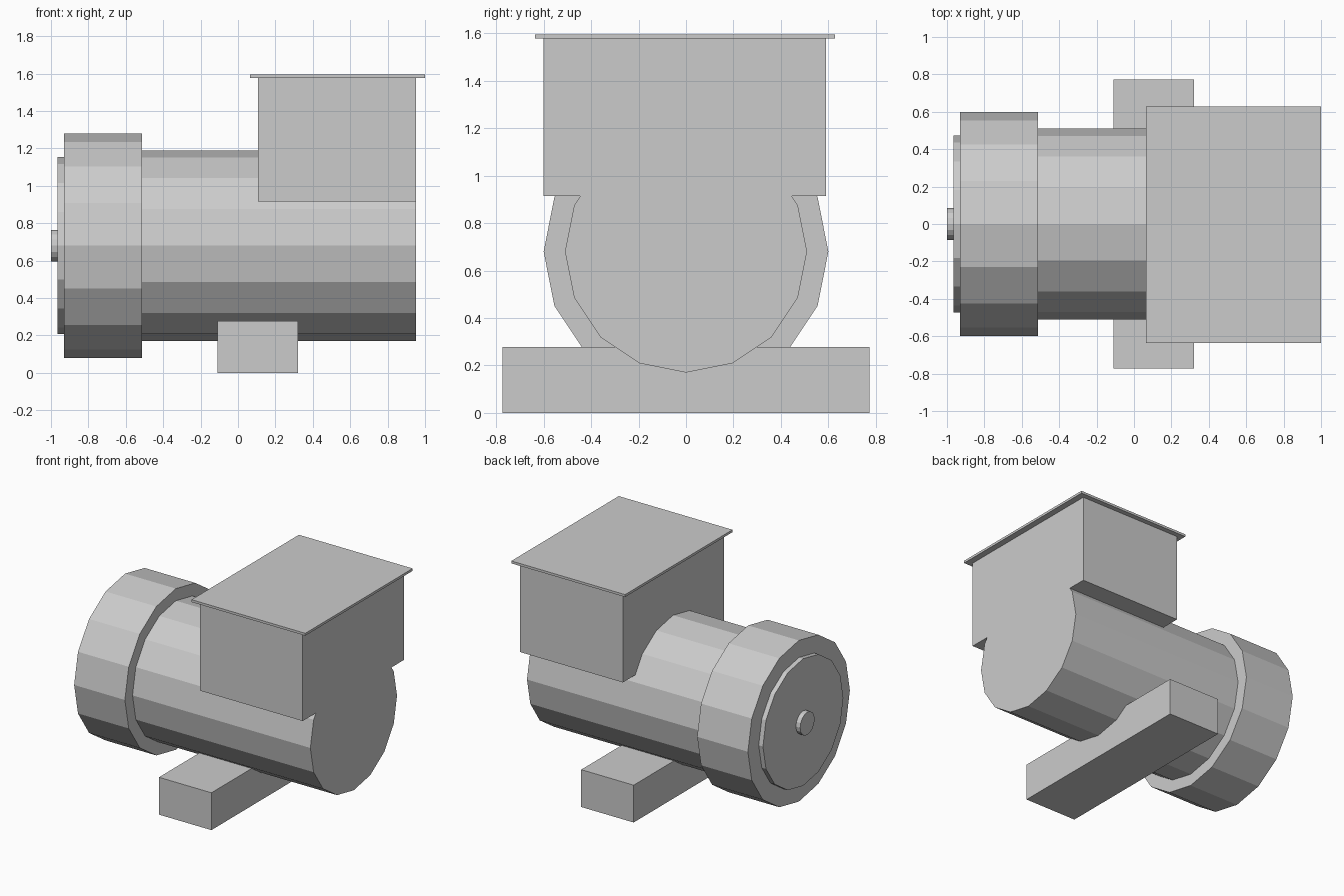
import bpy
import math
from mathutils import Matrix, Vector

cube = bpy.data.objects.get("Cube")
if cube:
    bpy.data.objects.remove(cube, do_unlink=True)

import bmesh

SIDES = 16
AXIS_Z = 0.68

# Single plain grey finish
grey = bpy.data.materials.new("plain_grey")
grey.use_nodes = True
colour = (0.6, 0.6, 0.6, 1.0)
grey.diffuse_color = colour
grey.node_tree.nodes["Principled BSDF"].inputs["Base Color"].default_value = colour


def add_object(name, bm):
    mesh = bpy.data.meshes.new(name)
    bm.to_mesh(mesh)
    bm.free()
    mesh.materials.append(grey)
    obj = bpy.data.objects.new(name, mesh)
    bpy.context.collection.objects.link(obj)
    return obj


def box(name, low, high):
    low, high = Vector(low), Vector(high)
    bm = bmesh.new()
    place = Matrix.Translation((low + high) / 2) @ Matrix.Diagonal((high - low).to_4d())
    bmesh.ops.create_cube(bm, size=1, matrix=place)
    return add_object(name, bm)


def drum(name, x0, x1, radius):
    """Faceted cylinder lying along x, with a corner at the top and bottom."""
    bm = bmesh.new()
    place = Matrix.Translation(((x0 + x1) / 2, 0, AXIS_Z)) @ Matrix.Rotation(math.pi / 2, 4, "Y")
    bmesh.ops.create_cone(bm, cap_ends=True, segments=SIDES, radius1=radius,
                          radius2=radius, depth=x1 - x0, matrix=place)
    return add_object(name, bm)


# Motor body, stepping down to the shaft on the right end
drum("motor_body", -0.515, 0.953, 0.51)
drum("front_collar", -0.93, -0.512, 0.60)
drum("end_cap", -0.965, -0.93, 0.473)
drum("shaft_hub", -1.0, -0.965, 0.085)

# Terminal box with overhanging lid
box("terminal_box", (0.107, -0.60, 0.915), (0.953, 0.59, 1.577))
box("box_lid", (0.063, -0.637, 1.577), (1.0, 0.627, 1.595))

# Cross bar the motor rests on
box("foot_bar", (-0.11, -0.773, 0.0), (0.322, 0.773, 0.278))
